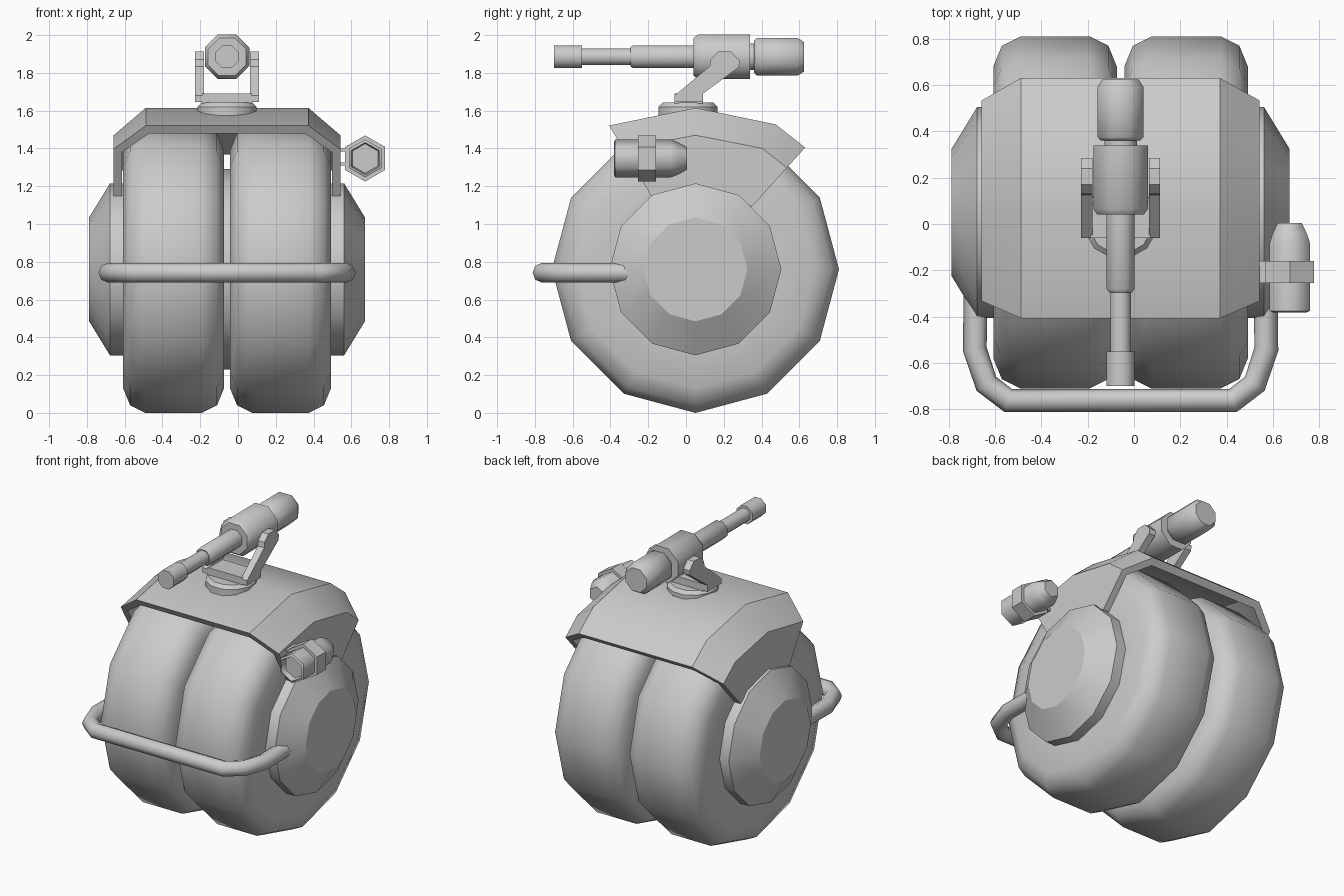
import bpy, bmesh
from math import sin, cos, pi, radians
from mathutils import Vector

if "Cube" in bpy.data.objects:
    bpy.data.objects.remove(bpy.data.objects["Cube"])

CX, WY, WZ = -0.058, 0.05, 0.76      # body centre line and wheel axle


def finish(name, bm, angle):
    bmesh.ops.recalc_face_normals(bm, faces=bm.faces[:])
    me = bpy.data.meshes.new(name)
    bm.to_mesh(me)
    bm.free()
    me.polygons.foreach_set("use_smooth", [True] * len(me.polygons))
    me.set_sharp_from_angle(angle=radians(angle))
    ob = bpy.data.objects.new(name, me)
    bpy.context.collection.objects.link(ob)
    return ob


def loft(name, rings, angle):
    """Skin a list of closed point rings and cap both ends."""
    bm = bmesh.new()
    vs = [[bm.verts.new(p) for p in ring] for ring in rings]
    n = len(rings[0])
    for a, b in zip(vs, vs[1:]):
        for i in range(n):
            j = (i + 1) % n
            bm.faces.new((a[i], a[j], b[j], b[i]))
    bm.faces.new(vs[0])
    bm.faces.new(vs[-1][::-1])
    return finish(name, bm, angle)


def lathe(name, profile, n, axis, c, phase=0.0, angle=50):
    """Revolve (position, radius) pairs about the X, Y or Z axis through c."""
    rings = []
    for t, r in profile:
        ring = []
        for i in range(n):
            a = phase + 2 * pi * i / n
            s, k = r * sin(a), r * cos(a)
            p = {'X': (t, s, k), 'Y': (s, t, k), 'Z': (s, k, t)}[axis]
            ring.append(Vector(c) + Vector(p))
        rings.append(ring)
    return loft(name, rings, angle)


def prism_x(name, pts, x0, x1):
    return loft(name, [[(x, y, z) for y, z in pts] for x in (x0, x1)], 20)


def box(name, x0, x1, y0, y1, z0, z1):
    return prism_x(name, [(y0, z0), (y1, z0), (y1, z1), (y0, z1)], x0, x1)


# Twin tyres and domed hubs
tyre = [(0.267, 0.40), (0.267, 0.63), (0.23, 0.72), (0.15, 0.76)]
tyre = [(-t, r) for t, r in tyre] + tyre[::-1]
for side, s in (("left", -1), ("right", 1)):
    lathe(side + "_tyre", tyre, 12, 'X', (CX + s * 0.283, WY, WZ))
    hub = [(s * 0.50, 0.455), (s * 0.62, 0.455), (s * 0.73, 0.275)]
    lathe(side + "_hub", hub, 12, 'X', (CX, WY, WZ), angle=30.3)
lathe("axle", [(-0.1, 0.53), (0.1, 0.53)], 12, 'X', (CX, WY, WZ))

# Fender: chamfered channel section swept around the axle
sections = []
for deg, R in ((-31, 0.888), (0, 0.855), (29, 0.877), (42, 0.868)):
    half = [(0.60, 0.445), (0.60, R - 0.145), (0.43, R)]
    inner = [(0.555, 0.445), (0.555, R - 0.165), (0.415, R - 0.05)]
    prof = ([(-x, r) for x, r in half] + half[::-1]
            + inner + [(-x, r) for x, r in inner[::-1]])
    a = radians(deg)
    sections.append([(CX + x, WY + r * sin(a), WZ + r * cos(a)) for x, r in prof])
loft("fender", sections, 35)

# Front bumper bar
half = [(0.625, -0.25), (0.63, -0.54), (0.58, -0.69), (0.485, -0.763)]
path = [(-x, y) for x, y in half] + half[::-1]
cu = bpy.data.curves.new("bumper_path", 'CURVE')
cu.dimensions = '3D'
cu.bevel_depth, cu.bevel_resolution, cu.use_fill_caps = 0.052, 2, True
sp = cu.splines.new('POLY')
sp.points.add(len(path) - 1)
for p, (x, y) in zip(sp.points, path):
    p.co = (CX + x, y, 0.742, 1)
tmp = bpy.data.objects.new("bumper_path", cu)
bm = bmesh.new()
bm.from_mesh(tmp.to_mesh())
bpy.data.objects.remove(tmp)
finish("front_bumper", bm, 50)

# Swivel base and fork
lathe("swivel_base", [(1.57, 0.162), (1.62, 0.162), (1.642, 0.14)], 12, 'Z',
      (CX, 0.01, 0), pi / 12, 40)
arm = [(-0.06, 1.645), (0.09, 1.645), (0.09, 1.69), (0.28, 1.83), (0.285, 1.865),
       (0.24, 1.912), (0.17, 1.912), (0.13, 1.87), (0.125, 1.835), (-0.06, 1.68)]
for side, s in (("left", -1), ("right", 1)):
    prism_x(side + "_fork_arm", arm, CX + s * 0.122, CX + s * 0.17)
box("fork_plate", CX - 0.13, CX + 0.13, -0.06, 0.09, 1.638, 1.69)

# Gun: octagonal stages along one axis (flat radius given)
stages = {
    "muzzle": [(-0.70, 0.06), (-0.55, 0.06)],
    "thin_barrel": [(-0.56, 0.044), (-0.28, 0.044)],
    "thick_barrel": [(-0.295, 0.05), (-0.28, 0.06), (0.06, 0.06)],
    "receiver": [(0.04, 0.10), (0.065, 0.118), (0.34, 0.118)],
    "rear_neck": [(0.33, 0.07), (0.38, 0.07)],
    "rear_canister": [(0.36, 0.085), (0.375, 0.10), (0.59, 0.10), (0.625, 0.078)],
}
for name, prof in stages.items():
    prof = [(t, r / cos(pi / 8)) for t, r in prof]
    lathe(name, prof, 8, 'Y', (CX, 0, 1.885), pi / 8)

# Hexagonal lamp with clamp band and two mounting straps
LC = (0.673, 0, 1.347)
lathe("lamp", [(-0.345, 0.078), (-0.382, 0.085), (-0.375, 0.10), (-0.08, 0.10),
               (-0.045, 0.087), (0.005, 0.06)], 6, 'Y', LC, 0, 61)
lathe("lamp_band", [(-0.255, 0.122), (-0.16, 0.122)], 6, 'Y', LC, 0, 40)
for side, z in (("lower", 1.31), ("upper", 1.385)):
    box(side + "_lamp_strap", 0.53, 0.60, -0.255, -0.16, z, z + 0.015)
